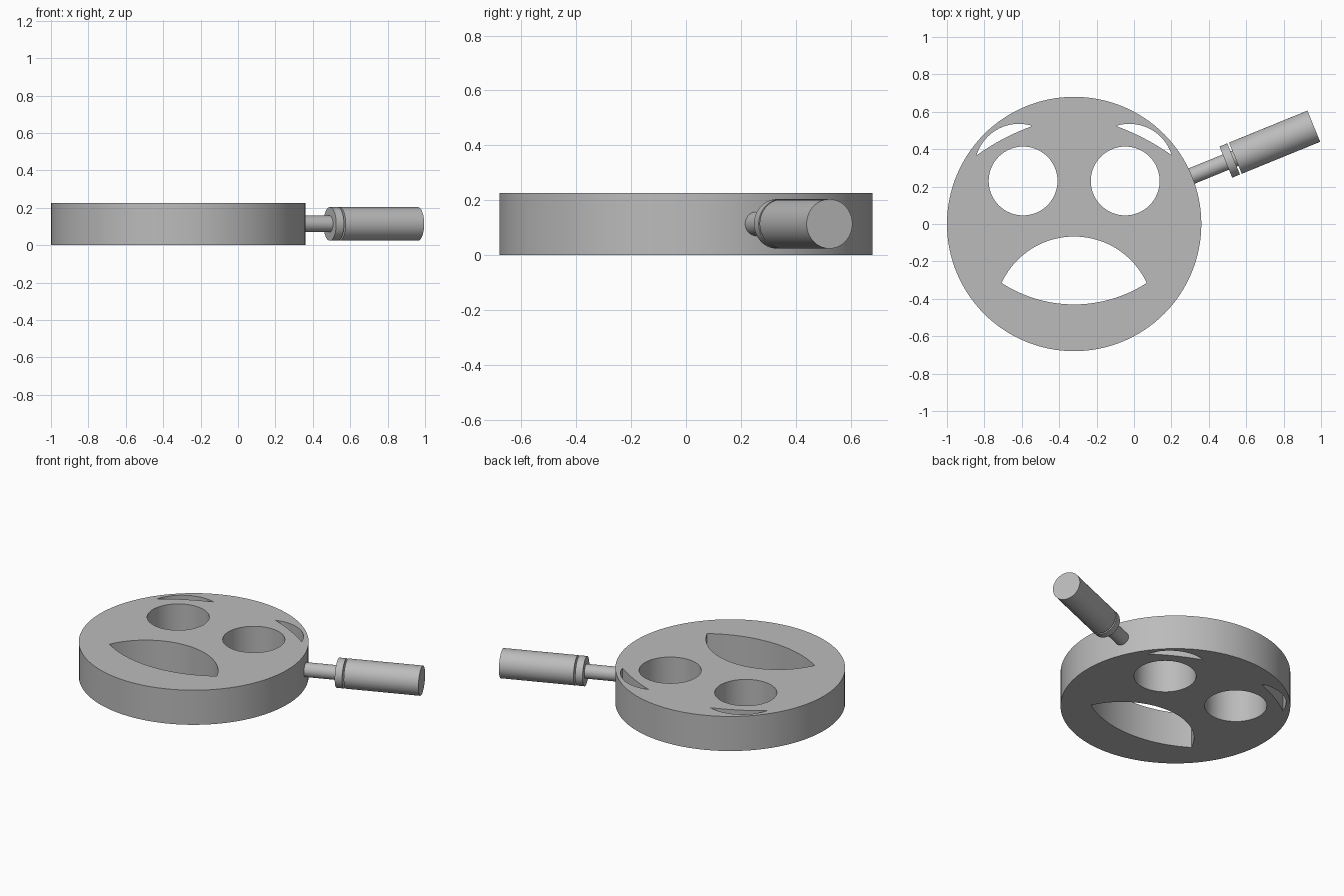
import bpy, bmesh, math
from mathutils import Vector

if "Cube" in bpy.data.objects:
    bpy.data.objects.remove(bpy.data.objects["Cube"])

CX, R, H = -0.32, 0.68, 0.226      # disc centre x, radius, thickness
ANG = math.radians(22.2)           # handle direction
AXIS_Z = 0.114                     # handle axis height

grey = bpy.data.materials.new("grey")
grey.diffuse_color = (0.5, 0.5, 0.5, 1)
grey.use_nodes = True
grey.node_tree.nodes["Principled BSDF"].inputs["Base Color"].default_value = grey.diffuse_color


def circle(cx, cy, r, n):
    return [(cx + r * math.cos(2 * math.pi * i / n), cy + r * math.sin(2 * math.pi * i / n))
            for i in range(n)]


def arc(a, m, b, n=24):
    """Points from a through m towards b (b left out) on one circle."""
    (ax, ay), (mx, my), (bx, by) = a, m, b
    d = 2 * (ax * (my - by) + mx * (by - ay) + bx * (ay - my))
    sa, sm, sb = ax * ax + ay * ay, mx * mx + my * my, bx * bx + by * by
    c = Vector(((sa * (my - by) + sm * (by - ay) + sb * (ay - my)) / d,
                (sa * (bx - mx) + sm * (ax - bx) + sb * (mx - ax)) / d))
    va, vb = Vector(a) - c, Vector(b) - c
    turn = va.angle_signed(vb)     # clockwise positive; all arcs are under 180 degrees
    t0 = math.atan2(va.y, va.x)
    return [(c.x + va.length * math.cos(t0 - turn * i / n),
             c.y + va.length * math.sin(t0 - turn * i / n)) for i in range(n)]


def finish(obj):
    obj.data.materials.clear()
    obj.data.materials.append(grey)
    bpy.ops.object.select_all(action='DESELECT')
    obj.select_set(True)
    bpy.context.view_layer.objects.active = obj
    bpy.ops.object.shade_smooth_by_angle(angle=math.radians(30))


# Face disc: outline with eye, brow and mouth holes
outlines = [circle(CX, 0, R, 128)]
ml, mr = (-0.708, -0.315), (0.068, -0.315)
outlines.append(arc(ml, (CX, -0.067), mr, 40) + arc(mr, (CX, -0.43), ml, 40))
brow_out, brow_in = (-0.842, 0.367), (-0.543, 0.524)
brow = arc(brow_out, (-0.726, 0.508), brow_in) + arc(brow_in, (-0.699, 0.455), brow_out)
for s in (1, -1):
    outlines.append(circle(CX - s * 0.273, 0.23, 0.184, 64))
    outlines.append([(CX + s * (x - CX), y) for x, y in brow])

curve = bpy.data.curves.new("face_disc", 'CURVE')
curve.dimensions, curve.fill_mode, curve.extrude = '2D', 'BOTH', H / 2
for pts in outlines:
    sp = curve.splines.new('POLY')
    sp.points.add(len(pts) - 1)
    for p, (x, y) in zip(sp.points, pts):
        p.co = (x, y, 0, 1)
    sp.use_cyclic_u = True
disc = bpy.data.objects.new("face_disc", curve)
disc.location.z = H / 2
bpy.context.collection.objects.link(disc)
bpy.context.view_layer.objects.active = disc
disc.select_set(True)
bpy.ops.object.convert(target='MESH')
disc = bpy.context.object
bm = bmesh.new()
bm.from_mesh(disc.data)
bmesh.ops.remove_doubles(bm, verts=bm.verts, dist=1e-5)
bmesh.ops.recalc_face_normals(bm, faces=bm.faces)
bm.to_mesh(disc.data)
bm.free()
finish(disc)

# Handle: rod, collar and grip along one axis from the disc centre
for name, r, start, end in (("handle_rod", 0.044, 0.66, 0.95),
                            ("handle_collar", 0.09, 0.876, 0.921),
                            ("handle_grip", 0.09, 0.931, 1.384)):
    mid = (start + end) / 2
    bpy.ops.mesh.primitive_cylinder_add(
        vertices=64, radius=r, depth=end - start,
        location=(CX + mid * math.cos(ANG), mid * math.sin(ANG), AXIS_Z),
        rotation=(0, math.pi / 2, ANG))
    part = bpy.context.object
    part.name = name
    finish(part)
